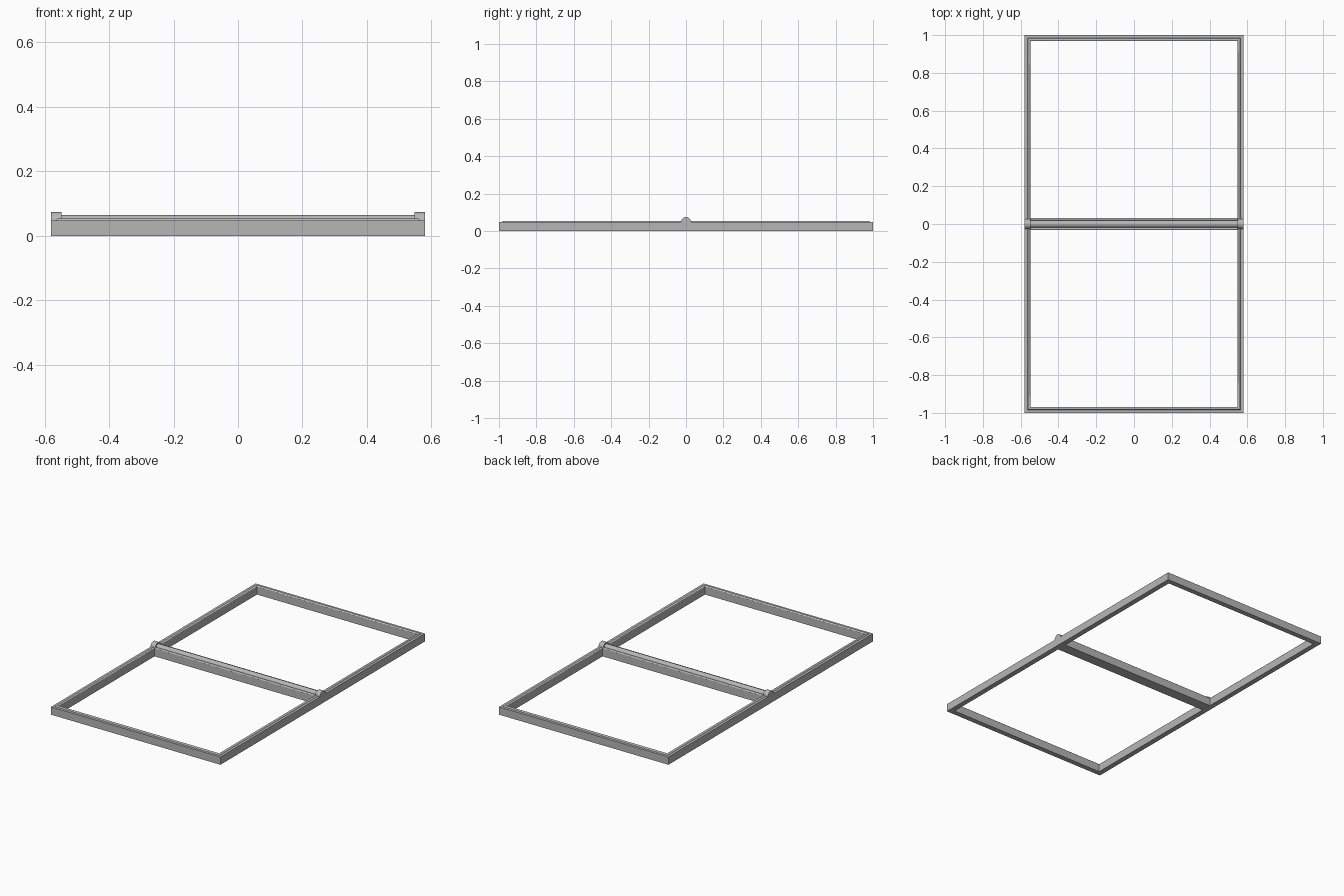
import bpy, bmesh, math

if "Cube" in bpy.data.objects:
    bpy.data.objects.remove(bpy.data.objects["Cube"])

grey = bpy.data.materials.new("mid_grey")
grey.diffuse_color = (0.47, 0.47, 0.47, 1)
grey.use_nodes = True
grey.node_tree.nodes["Principled BSDF"].inputs["Base Color"].default_value = grey.diffuse_color

HX, HY, W, H = 0.58, 1.0, 0.032, 0.048  # half sizes, rail width, rail height


def finish(name, bm, smooth=False):
    bmesh.ops.recalc_face_normals(bm, faces=bm.faces)
    me = bpy.data.meshes.new(name)
    bm.to_mesh(me)
    bm.free()
    me.materials.append(grey)
    ob = bpy.data.objects.new(name, me)
    bpy.context.collection.objects.link(ob)
    if smooth:
        bpy.ops.object.select_all(action='DESELECT')
        ob.select_set(True)
        bpy.context.view_layer.objects.active = ob
        bpy.ops.object.shade_smooth_by_angle(angle=math.radians(35))
    return ob


def mitred_ring(name, profile, smooth=False):
    """Sweep a closed (inset, z) profile round the rectangle."""
    bm = bmesh.new()
    loops = [[bm.verts.new((sx * (HX - d), sy * (HY - d), z)) for d, z in profile]
             for sx, sy in ((-1, -1), (1, -1), (1, 1), (-1, 1))]
    n = len(profile)
    for i in range(4):
        a, b = loops[i], loops[(i + 1) % 4]
        for j in range(n):
            k = (j + 1) % n
            bm.faces.new((a[j], b[j], b[k], a[k]))
    return finish(name, bm, smooth)


def bar(name, profile, x0, x1, smooth=False):
    """Extrude a closed (y, z) profile along x."""
    bm = bmesh.new()
    f = bm.faces.new([bm.verts.new((x0, y, z)) for y, z in profile])
    ext = bmesh.ops.extrude_face_region(bm, geom=[f])
    verts = [v for v in ext["geom"] if isinstance(v, bmesh.types.BMVert)]
    bmesh.ops.translate(bm, verts=verts, vec=(x1 - x0, 0, 0))
    return finish(name, bm, smooth)


def dome(c, r, h, base, n):
    """Half-round profile on a given base height."""
    return [(c + r * math.cos(math.pi * i / n), base + h * math.sin(math.pi * i / n))
            for i in range(n + 1)]


# outer frame and its raised bead
mitred_ring("outer_frame", [(0, 0), (0, H), (W, H), (W, 0)])
mitred_ring("frame_bead", dome(0.024, 0.008, 0.007, H - 0.001, 6), True)

# cross rail with a bead along each edge
inner = HX - W
bar("cross_rail", [(-0.033, 0), (0.033, 0), (0.033, H), (-0.033, H)], -inner, inner)
for side, name in ((-1, "front_cross_bead"), (1, "back_cross_bead")):
    bar(name, dome(side * 0.026, 0.007, 0.007, H - 0.001, 6), -inner, inner, True)

# half-round ridge on the cross rail, with larger end caps
bar("centre_ridge", dome(0, 0.019, 0.018, H - 0.001, 12), -inner, inner, True)
for side, name in ((-1, "left_end_cap"), (1, "right_end_cap")):
    bar(name, dome(0, 0.027, 0.027, H - 0.001, 12), side * (inner - 0.001), side * HX, True)
